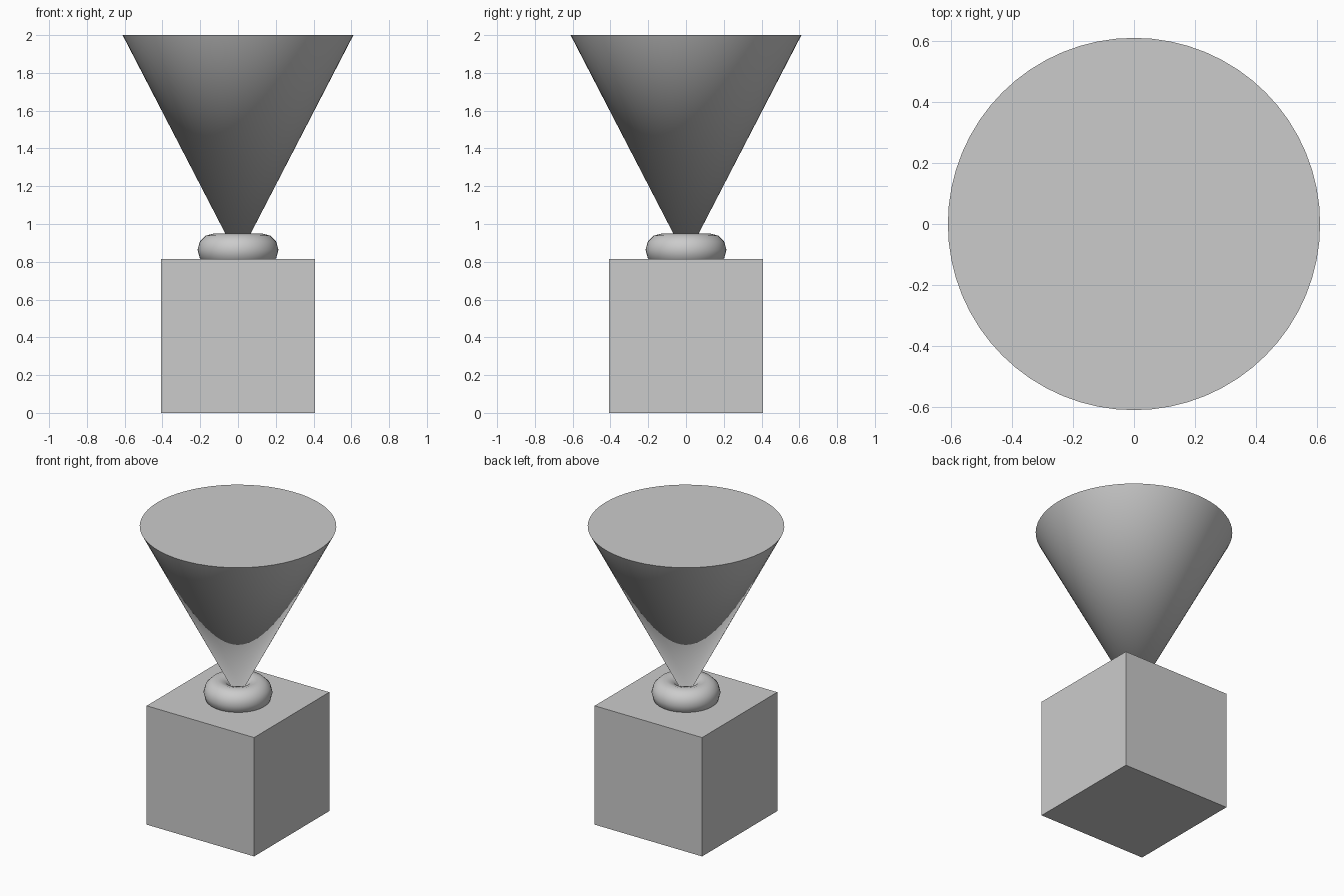
import bpy, math

if "Cube" in bpy.data.objects:
    bpy.data.objects.remove(bpy.data.objects["Cube"])

# cube base
bpy.ops.mesh.primitive_cube_add(size=0.815, location=(0, 0, 0.4075))
bpy.context.object.name = "base_block"

# ring resting partly sunk in the block
bpy.ops.mesh.primitive_torus_add(major_radius=0.127, minor_radius=0.087, major_segments=48,
                                 minor_segments=12, location=(0, 0, 0.863))
bpy.context.object.name = "ring"
bpy.ops.object.shade_smooth_by_angle(angle=math.radians(40))

# upside-down cone, its point standing in the ring
bpy.ops.mesh.primitive_cone_add(vertices=64, radius1=0.611, radius2=0, depth=1.18,
                                location=(0, 0, 1.41), rotation=(math.pi, 0, 0))
bpy.context.object.name = "funnel_cone"
bpy.ops.object.shade_smooth_by_angle(angle=math.radians(30))
